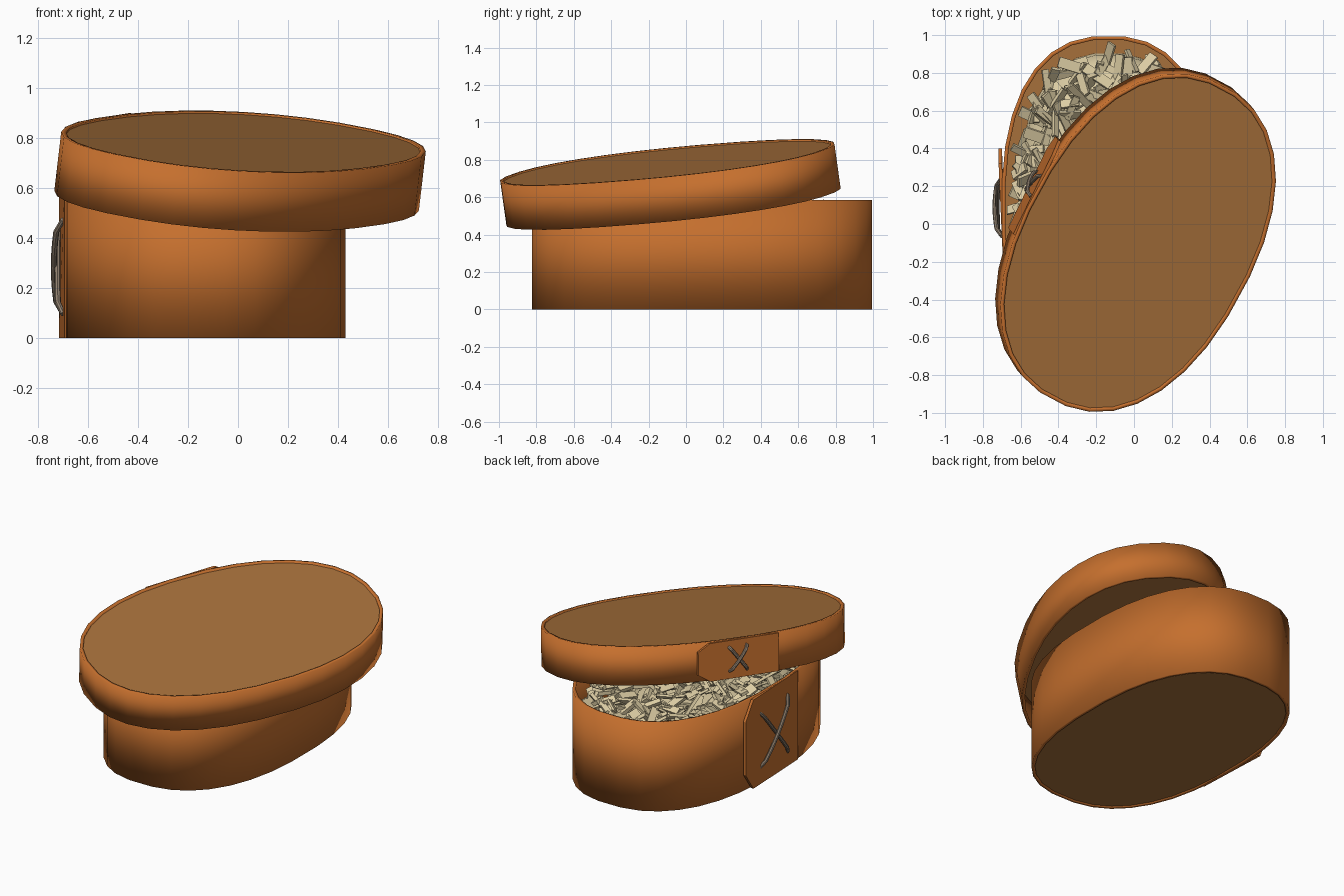
import bpy, bmesh, math, random
from mathutils import Vector, Matrix, Euler

if "Cube" in bpy.data.objects:
    bpy.data.objects.remove(bpy.data.objects["Cube"])

random.seed(4)
SEG = 32


def mat(name, rgb):
    m = bpy.data.materials.new(name)
    m.diffuse_color = (*rgb, 1)
    m.use_nodes = True
    m.node_tree.nodes["Principled BSDF"].inputs["Base Color"].default_value = m.diffuse_color
    return m


BAND = mat("orange_bentwood", (0.56, 0.16, 0.027))
PANEL = mat("brown_panel", (0.38, 0.162, 0.043))
CHIP = mat("pale_wood", (0.72, 0.61, 0.37))
LACE = mat("grey_lacing", (0.29, 0.225, 0.165))


def finish(name, bm, material, matrix, angle=35):
    bmesh.ops.recalc_face_normals(bm, faces=bm.faces[:])
    me = bpy.data.meshes.new(name)
    bm.to_mesh(me)
    bm.free()
    ob = bpy.data.objects.new(name, me)
    bpy.context.collection.objects.link(ob)
    me.materials.append(material)
    ob.matrix_world = matrix
    if angle:
        bpy.ops.object.select_all(action='DESELECT')
        ob.select_set(True)
        bpy.context.view_layer.objects.active = ob
        bpy.ops.object.shade_smooth_by_angle(angle=math.radians(angle))
    return ob


def spow(value, p):
    return math.copysign(abs(value) ** (2 / p), value)


def rings(name, a, b, p, profile, material, matrix, closed=False, angle=35):
    """Sweep (inset, z) profile points round a full oval; ends capped unless closed."""
    bm = bmesh.new()
    loops = []
    for inset, z in profile:
        loops.append([bm.verts.new(((a - inset) * spow(math.cos(t), p),
                                    (b - inset) * spow(math.sin(t), p), z))
                      for t in (2 * math.pi * (i + 0.5) / SEG for i in range(SEG))])
    pairs = list(zip(loops, loops[1:]))
    if closed:
        pairs.append((loops[-1], loops[0]))
    else:
        bm.faces.new(loops[0])
        bm.faces.new(loops[-1])
    for lo, hi in pairs:
        for i in range(SEG):
            j = (i + 1) % SEG
            bm.faces.new((lo[i], lo[j], hi[j], hi[i]))
    return finish(name, bm, material, matrix, angle)


def flap(name, x, y0, y1, z0, z1, matrix):
    """Overlapping band end: clipped corners on one end, merging into the wall at the other."""
    h = z1 - z0
    outline = [(y0, z0), (y1 - 0.08, z0), (y1, z0 + 0.2 * h),
               (y1, z1 - 0.2 * h), (y1 - 0.08, z1), (y0, z1)]
    bm = bmesh.new()
    sink = [0.022, 0, 0, 0, 0, 0.022]
    inner = [bm.verts.new((x + 0.018 + s, y, z)) for (y, z), s in zip(outline, sink)]
    outer = [bm.verts.new((x + s, y, z)) for (y, z), s in zip(outline, sink)]
    bm.faces.new(inner)
    bm.faces.new(outer)
    for i in range(6):
        j = (i + 1) % 6
        bm.faces.new((inner[i], inner[j], outer[j], outer[i]))
    return finish(name, bm, BAND, matrix, 0)


def lace(name, x, yc, zc, hw, hh, r, matrix):
    """Two crossed cords bulging outwards."""
    for k, s in enumerate((1, -1)):
        bm = bmesh.new()
        path = []
        for i in range(9):
            f = i / 4 - 1
            bulge = (0.004 + 0.014 * k) * (1 - f * f)
            end = 0.02 if i in (0, 8) else 0
            path.append(Vector((x - bulge + end, yc + s * f * hw, zc + f * hh)))
        along = Vector((0, s * hw, hh)).normalized()
        side = along.cross(Vector((1, 0, 0)))
        loops = [[bm.verts.new(p + r * (side * math.cos(t) + Vector((1, 0, 0)) * math.sin(t)))
                  for t in (math.pi * j / 4 for j in range(8))] for p in path]
        for p, q in zip(loops, loops[1:]):
            for j in range(8):
                m = (j + 1) % 8
                bm.faces.new((p[j], p[m], q[m], q[j]))
        bm.faces.new(loops[0])
        bm.faces.new(loops[-1])
        finish(f"{name}_{k + 1}", bm, LACE, matrix)


# Box body
A, B, H, P = 0.567, 0.912, 0.585, 2.42
base = Matrix.Translation((-0.135, 0.085, 0))
rings("box_wall", A, B, P, [(0, 0), (0, H), (0.02, H), (0.02, 0)], BAND, base, True, 180)
rings("box_floor", A, B, P, [(0.015, 0.006), (0.015, 0.035)], PANEL, base)
flap("box_band_end", -0.582, -0.26, 0.315, 0.0, H, base)
lace("box_lace", -0.584, 0.005, 0.285, 0.155, 0.19, 0.012, base)

# Lid, turned and tilted on the box
n = Vector((0.117, -0.14, 1)).normalized()
turn = math.radians(28)
v = Vector((math.sin(turn), math.cos(turn), 0))
u = v.cross(n).normalized()
v = n.cross(u)
lid = Matrix((u, v, n)).transposed().to_4x4()
lid.translation = (0.022, -0.10, 0.786)
LA, LB, LH, LP = 0.616, 0.949, 0.24, 2.25
rings("lid_wall", LA, LB, LP, [(0, -LH), (0, 0), (0.02, 0), (0.02, -LH)], BAND, lid, True, 180)
rings("lid_panel", LA, LB, LP, [(0.015, -0.035), (0.015, -0.008)], PANEL, lid)
flap("lid_band_end", -0.633, -0.27, 0.28, -LH, -0.004, lid)
lace("lid_lace", -0.635, 0.01, -0.12, 0.065, 0.08, 0.011, lid)


# Wood chip filling: a mound covered with scattered chips
def heap(r):
    return 0.6 - 0.17 * r ** 3


rings("filling_mound", A, B, P,
      [(0.09, 0.03), (0.1, 0.34), (0.15, 0.41), (0.25, 0.47), (0.4, 0.52)], CHIP, base)
bm = bmesh.new()
for i in range(480):
    r = 0.88 * math.sqrt(random.random())
    t = random.uniform(0, 2 * math.pi)
    pos = Vector((A * r * spow(math.cos(t), P), B * r * spow(math.sin(t), P),
                  heap(r) - random.uniform(0, 0.07)))
    rot = Euler((random.uniform(-0.9, 0.9), random.uniform(-0.7, 0.7),
                 random.uniform(0, math.pi))).to_matrix().to_4x4()
    size = Matrix.Diagonal((random.uniform(0.09, 0.18), random.uniform(0.03, 0.06),
                            random.uniform(0.012, 0.026), 1))
    bmesh.ops.create_cube(bm, size=1, matrix=Matrix.Translation(pos) @ rot @ size)
# keep chips inside the box wall
for w in bm.verts:
    d = (abs(w.co.x / (A - 0.03)) ** P + abs(w.co.y / (B - 0.03)) ** P) ** (1 / P)
    if d > 1:
        w.co.x /= d
        w.co.y /= d
    w.co.z = min(w.co.z, 0.645)
finish("wood_chips", bm, CHIP, base, 0)
